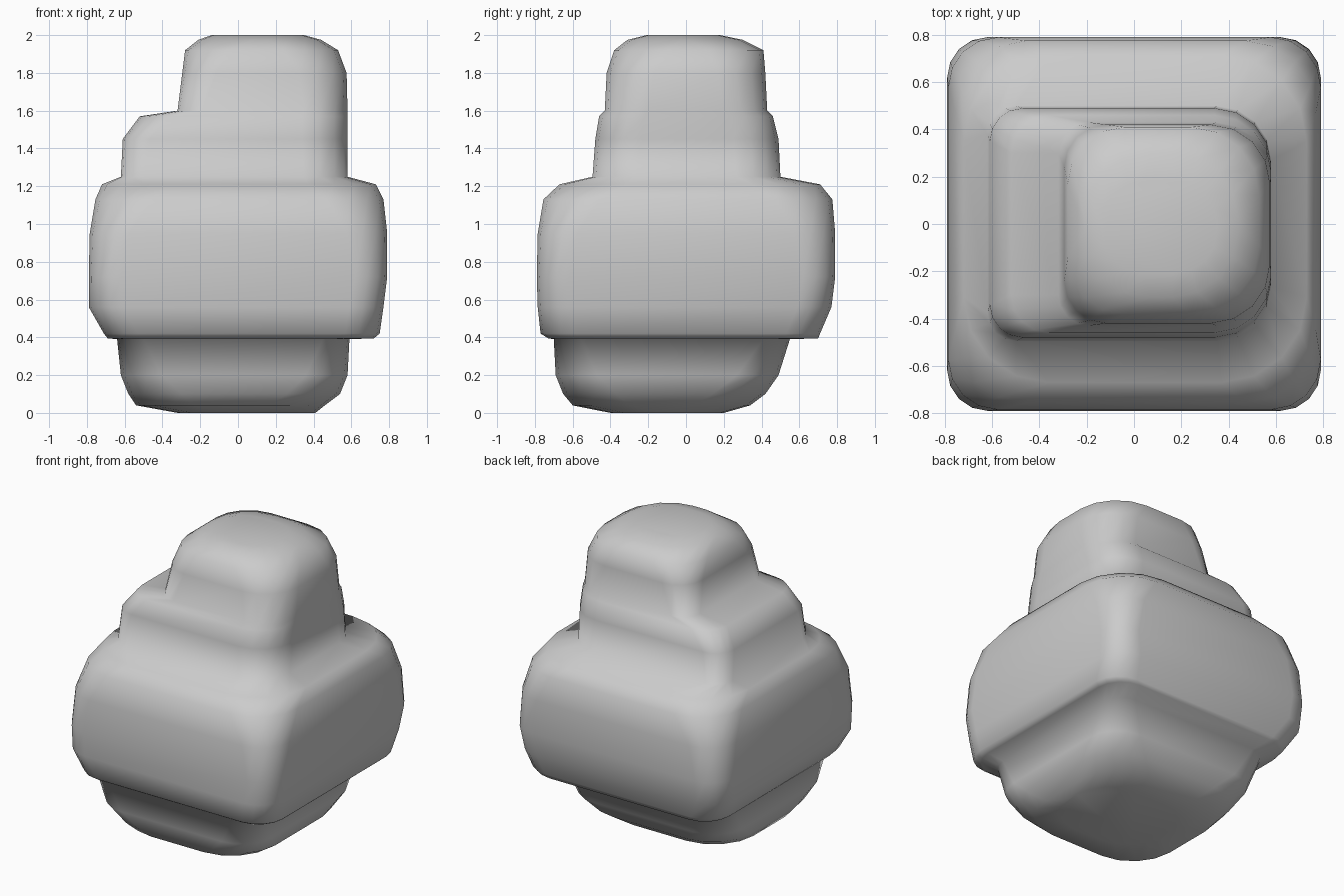
import bpy, bmesh, math

if "Cube" in bpy.data.objects:
    bpy.data.objects.remove(bpy.data.objects["Cube"])

SEG = 4  # segments per rounded corner


def ring(bm, z, x0, x1, y0, y1, r, left=None):
    """Rounded rectangle at height z; left = optional radius of the -x corners."""
    q = r if left is None else left
    corners = [(x1 - r, y1 - r, r), (x0 + q, y1 - q, q),
               (x0 + q, y0 + q, q), (x1 - r, y0 + r, r)]
    verts = []
    for i, (cx, cy, rad) in enumerate(corners):
        for k in range(SEG + 1):
            a = math.pi / 2 * (i + k / SEG)
            verts.append(bm.verts.new((cx + rad * math.cos(a), cy + rad * math.sin(a), z)))
    return verts


def loft(name, sections):
    """Skin a closed solid through the rounded sections."""
    bm = bmesh.new()
    rings = [ring(bm, *s) for s in sections]
    n = len(rings[0])
    for a, b in zip(rings, rings[1:]):
        for i in range(n):
            j = (i + 1) % n
            bm.faces.new((a[i], a[j], b[j], b[i]))
    bm.faces.new(rings[0][::-1])
    bm.faces.new(rings[-1])
    bmesh.ops.recalc_face_normals(bm, faces=bm.faces[:])
    mesh = bpy.data.meshes.new(name)
    bm.to_mesh(mesh)
    bm.free()
    obj = bpy.data.objects.new(name, mesh)
    bpy.context.collection.objects.link(obj)
    bpy.context.view_layer.objects.active = obj
    obj.select_set(True)
    bpy.ops.object.shade_smooth_by_angle(angle=math.radians(80))
    obj.select_set(False)
    return obj


# sections: z, x min, x max, y min, y max, corner radius, optional left radius
base = [
    (0.00, -0.32, 0.41, -0.40, 0.20, 0.26),
    (0.04, -0.54, 0.46, -0.60, 0.34, 0.30),
    (0.10, -0.58, 0.54, -0.65, 0.42, 0.28),
    (0.20, -0.62, 0.58, -0.69, 0.49, 0.22),
    (0.39, -0.64, 0.59, -0.70, 0.55, 0.14),
]
middle = [
    (0.395, -0.69, 0.72, -0.73, 0.70, 0.18),
    (0.42, -0.71, 0.75, -0.77, 0.71, 0.18),
    (0.56, -0.79, 0.77, -0.785, 0.77, 0.18),
    (0.72, -0.79, 0.79, -0.79, 0.79, 0.17),
    (0.95, -0.785, 0.79, -0.785, 0.79, 0.21),
    (1.13, -0.755, 0.77, -0.755, 0.775, 0.30),
    (1.21, -0.72, 0.73, -0.67, 0.71, 0.36),
]
step = [
    (1.25, -0.62, 0.58, -0.495, 0.50, 0.23, 0.12),
    (1.45, -0.61, 0.58, -0.48, 0.49, 0.24, 0.14),
    (1.57, -0.52, 0.58, -0.46, 0.46, 0.24, 0.16),
]
top = [
    (1.60, -0.32, 0.58, -0.43, 0.43, 0.23, 0.13),
    (1.80, -0.295, 0.575, -0.42, 0.42, 0.25, 0.18),
    (1.92, -0.28, 0.53, -0.38, 0.41, 0.29, 0.24),
    (1.975, -0.21, 0.44, -0.31, 0.30, 0.28),
    (2.00, -0.14, 0.35, -0.21, 0.18, 0.18),
]
loft("stacked_body", base + middle + step + top)
